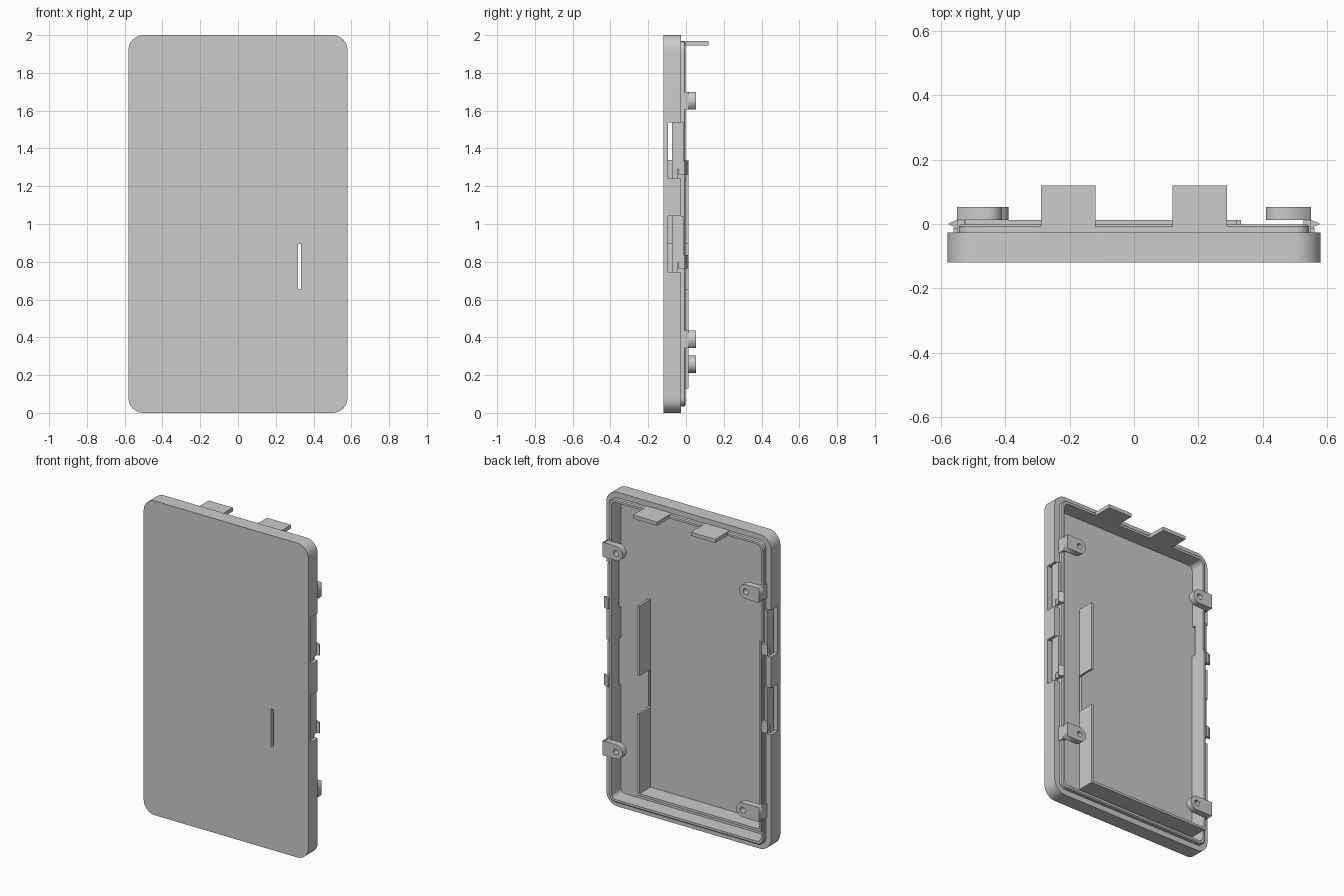
import bpy, bmesh, math

if "Cube" in bpy.data.objects:
    bpy.data.objects.remove(bpy.data.objects["Cube"])

def new_object(name, bm):
    bmesh.ops.recalc_face_normals(bm, faces=bm.faces)
    me = bpy.data.meshes.new(name)
    bm.to_mesh(me)
    bm.free()
    ob = bpy.data.objects.new(name, me)
    bpy.context.collection.objects.link(ob)
    return ob

def box(name, x0, x1, y0, y1, z0, z1):
    bm = bmesh.new()
    bmesh.ops.create_cube(bm, size=1)
    for v in bm.verts:
        v.co = ((x0 + x1) / 2 + v.co.x * (x1 - x0),
                (y0 + y1) / 2 + v.co.y * (y1 - y0),
                (z0 + z1) / 2 + v.co.z * (z1 - z0))
    return new_object(name, bm)

def prism(name, profile, z0, z1):
    # xy profile extruded along z
    bm = bmesh.new()
    f = bm.faces.new([bm.verts.new((x, y, z0)) for x, y in profile])
    r = bmesh.ops.extrude_face_region(bm, geom=[f])
    for v in r["geom"]:
        if isinstance(v, bmesh.types.BMVert):
            v.co.z = z1
    return new_object(name, bm)

def ring(bm, inset, y, seg=12):
    # rounded rectangle outline of the panel, moved inwards
    r = max(0.08 - inset, 0.03)
    hw, hz = 0.58 - inset - r, 1 - inset - r
    verts = []
    for k, (sx, sz) in enumerate([(1, 1), (-1, 1), (-1, -1), (1, -1)]):
        for i in range(seg + 1):
            a = (k + i / seg) * math.pi / 2
            verts.append(bm.verts.new((sx * hw + r * math.cos(a), y, 1 + sz * hz + r * math.sin(a))))
    return verts

def cut(target, cutter):
    m = target.modifiers.new("cut", "BOOLEAN")
    m.operation, m.solver, m.object = "DIFFERENCE", "EXACT", cutter
    bpy.context.view_layer.objects.active = target
    bpy.ops.object.modifier_apply(modifier=m.name)
    bpy.data.objects.remove(cutter)

# Shell: front plate, outer rim and raised inner lip
bm = bmesh.new()
steps = [(0, -0.12), (0, -0.027), (0.035, -0.027), (0.035, -0.008),
         (0.041, -0.002), (0.055, -0.002), (0.055, -0.098)]
rings = [ring(bm, i, y) for i, y in steps]
for a, b in zip(rings, rings[1:]):
    for i in range(len(a)):
        j = (i + 1) % len(a)
        bm.faces.new((a[i], a[j], b[j], b[i]))
bm.faces.new(rings[0])
bm.faces.new(rings[-1])
shell = new_object("panel_shell", bm)

# Slot in the front plate and clip notches in the side walls
cut(shell, box("slot_cutter", 0.317, 0.333, -0.2, 0, 0.655, 0.895))
CLIPS = [0.745, 1.24]
for s in (-1, 1):
    for z in CLIPS:
        xs = sorted((s * 0.545, s * 0.7))
        cut(shell, box("notch_cutter", *xs, -0.094, 0.1, z, z + 0.298))
        xs = sorted((s * 0.50, s * 0.7))
        cut(shell, box("gap_cutter", *xs, -0.094, -0.075, z, z + 0.298))
bpy.context.view_layer.objects.active = shell
shell.select_set(True)
bpy.ops.object.shade_smooth_by_angle(angle=math.radians(30))
shell.select_set(False)

# Spring clips: arm, foot and hooked tip
for s in (-1, 1):
    for z in CLIPS:
        xs = sorted((s * 0.543, s * 0.562))
        box("clip_arm", *xs, -0.075, -0.012, z + 0.055, z + 0.298)
        box("clip_foot", *xs, -0.075, -0.042, z, z + 0.055)
        hook = [(0.54, -0.04), (0.56, -0.04), (0.56, -0.008), (0.577, -0.002),
                (0.577, 0.002), (0.55, 0.013), (0.54, 0.013)]
        prism("clip_hook", [(s * x, y) for x, y in hook], z + 0.02, z + 0.09)

# Internal ribs
RIB = (-0.1, 0.012)
box("rib_left", -0.535, -0.522, *RIB, 0.13, 1.34)
box("rib_bottom", -0.535, 0.333, *RIB, 0.13, 0.145)
box("rib_right_lower", 0.318, 0.333, *RIB, 0.13, 0.655)
box("rib_right_upper", 0.318, 0.333, *RIB, 0.895, 1.34)

# Top tabs
for x in (-0.205, 0.205):
    box("top_tab", x - 0.085, x + 0.085, -0.06, 0.12, 1.945, 1.968)

# Screw lugs with round inner ends and holes
def lug(s, tip, z, r=0.046):
    cx = tip + r
    arc = [(cx - r * math.sin(math.pi * i / 16), z + r * math.cos(math.pi * i / 16)) for i in range(17)]
    outline = [(0.55, z + r)] + arc + [(0.55, z - r)]
    hole = [(cx + 0.018 * math.cos(i * math.pi / 10), z + 0.018 * math.sin(i * math.pi / 10)) for i in range(20)]
    cu = bpy.data.curves.new("screw_lug", "CURVE")
    cu.dimensions, cu.fill_mode, cu.extrude = "2D", "BOTH", 0.0205
    for pts in (outline, hole):
        sp = cu.splines.new("POLY")
        sp.points.add(len(pts) - 1)
        for p, (x, y) in zip(sp.points, pts):
            p.co = (s * x, y, 0, 1)
        sp.use_cyclic_u = True
    ob = bpy.data.objects.new("screw_lug", cu)
    bpy.context.collection.objects.link(ob)
    ob.rotation_euler.x = math.pi / 2
    ob.location.y = 0.0325
    bpy.ops.object.select_all(action="DESELECT")
    ob.select_set(True)
    bpy.context.view_layer.objects.active = ob
    bpy.ops.object.convert(target="MESH")
    xs = sorted((s * 0.527, s * 0.55))
    box("lug_post", *xs, -0.04, 0.02, z - r, z + r)

lug(1, 0.41, 1.653)
lug(1, 0.41, 0.39)
lug(-1, 0.41, 1.653)
lug(-1, 0.39, 0.258)
